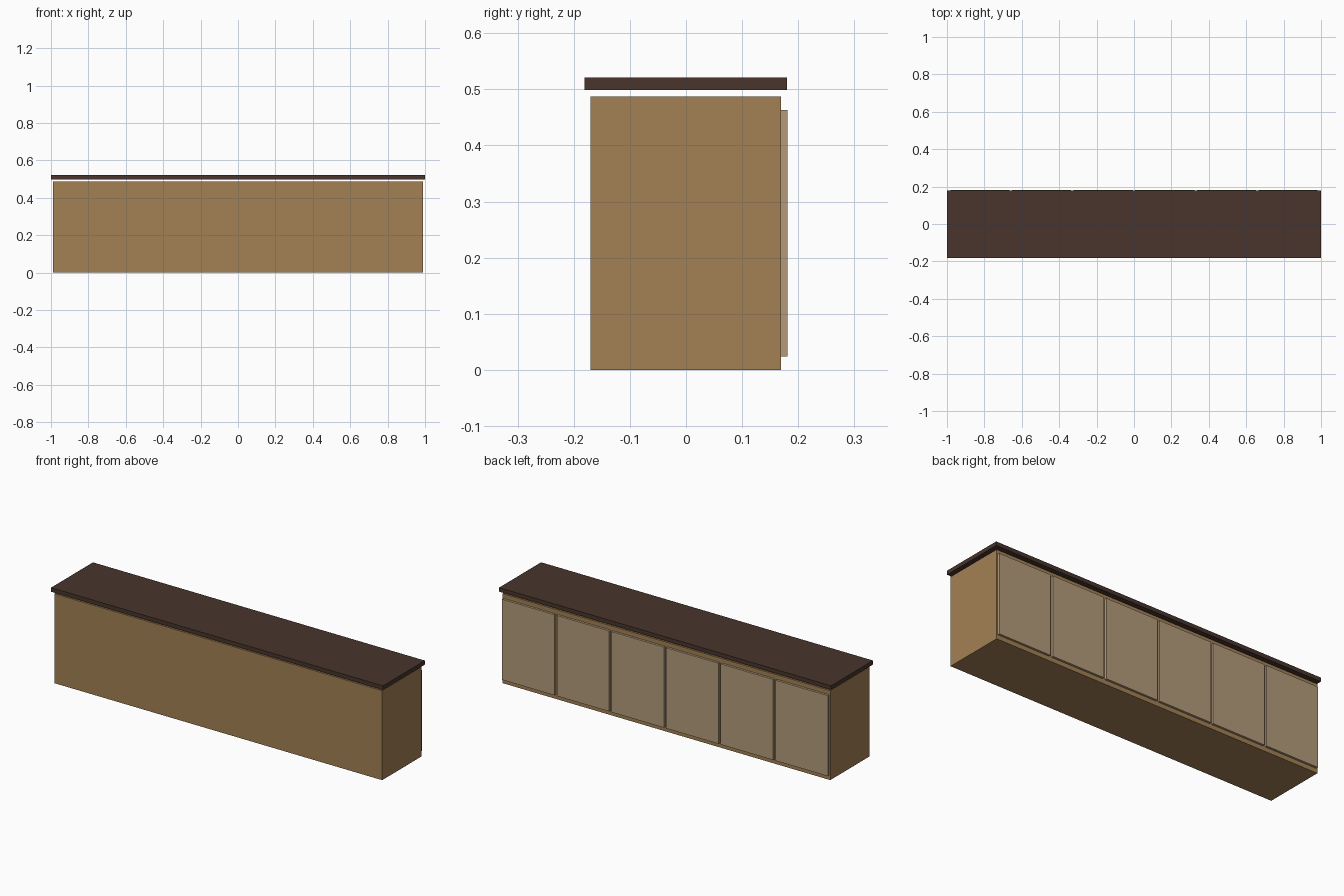
import bpy

if "Cube" in bpy.data.objects:
    bpy.data.objects.remove(bpy.data.objects["Cube"])


def material(name, rgb):
    m = bpy.data.materials.new(name)
    m.diffuse_color = (*rgb, 1)
    m.use_nodes = True
    m.node_tree.nodes["Principled BSDF"].inputs["Base Color"].default_value = m.diffuse_color
    return m


def box(name, lo, hi, mat):
    bpy.ops.mesh.primitive_cube_add(size=1, location=[(a + b) / 2 for a, b in zip(lo, hi)])
    ob = bpy.context.object
    ob.name = name
    ob.scale = [b - a for a, b in zip(lo, hi)]
    bpy.ops.object.transform_apply(location=False, rotation=False, scale=True)
    ob.data.materials.append(mat)
    return ob


wood = material("wood", (0.37, 0.22, 0.09))
panel = material("door_panel", (0.45, 0.33, 0.20))
dark = material("dark_wood", (0.065, 0.035, 0.025))

# Cabinet body and the countertop floating just above it
box("cabinet_body", (-0.988, -0.17, 0), (0.988, 0.169, 0.487), wood)
box("countertop", (-1, -0.181, 0.499), (1, 0.18, 0.521), dark)

# Row of six doors along the back
count = 6
pitch = 1.976 / count
half = 0.158
for i in range(count):
    x = (i - (count - 1) / 2) * pitch
    box(f"door_{i + 1}", (x - half, 0.169, 0.024), (x + half, 0.181, 0.463), panel)
